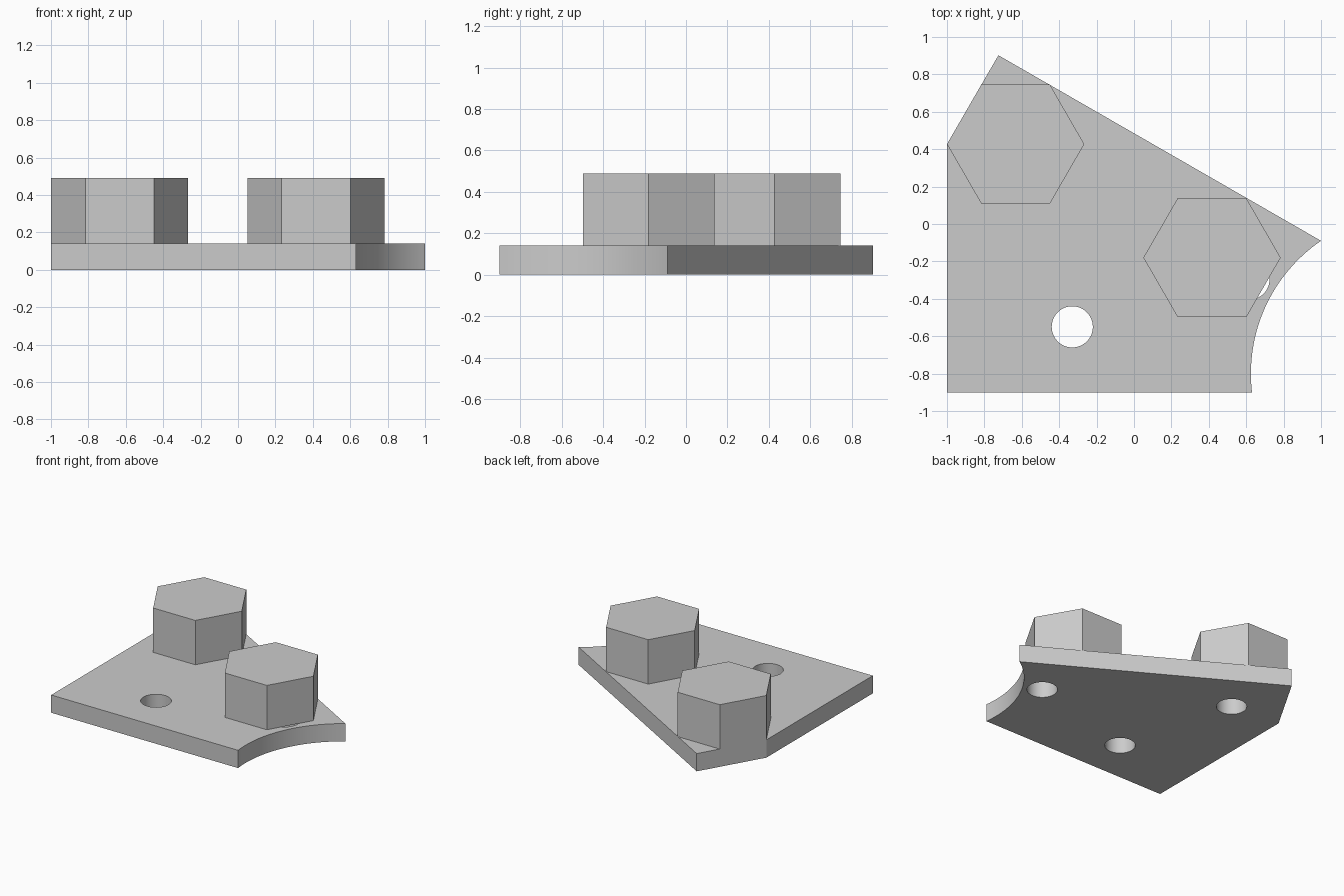
import bpy, bmesh, math
from mathutils import Vector

cube = bpy.data.objects.get("Cube")
if cube:
    bpy.data.objects.remove(cube, do_unlink=True)

PLATE_TOP = 0.14
BOSS_TOP = 0.49

grey = bpy.data.materials.new("plain_grey")
grey.use_nodes = True
grey.diffuse_color = (0.6, 0.6, 0.6, 1)
grey.node_tree.nodes["Principled BSDF"].inputs["Base Color"].default_value = (0.6, 0.6, 0.6, 1)


def prism(name, outline, z0, z1):
    """Extrude a counter-clockwise outline from z0 to z1."""
    bm = bmesh.new()
    face = bm.faces.new([bm.verts.new((x, y, z0)) for x, y in outline])
    side = bmesh.ops.extrude_face_region(bm, geom=[face])["geom"]
    moved = [v for v in side if isinstance(v, bmesh.types.BMVert)]
    bmesh.ops.translate(bm, verts=moved, vec=(0, 0, z1 - z0))
    bmesh.ops.recalc_face_normals(bm, faces=bm.faces[:])
    mesh = bpy.data.meshes.new(name)
    bm.to_mesh(mesh)
    bm.free()
    obj = bpy.data.objects.new(name, mesh)
    bpy.context.collection.objects.link(obj)
    mesh.materials.append(grey)
    return obj


def ring(centre, radius, count):
    return [(centre[0] + radius * math.cos(math.tau * i / count),
             centre[1] + radius * math.sin(math.tau * i / count)) for i in range(count)]


# Base plate: straight edges plus one concave arc
arc_centre, arc_radius, arc_steps = Vector((1.485, -0.8)), 0.86, 32
start = Vector((0.635, -0.9)) - arc_centre
end = Vector((1.0, -0.09)) - arc_centre
a0 = math.atan2(start.y, start.x) % math.tau
a1 = math.atan2(end.y, end.x) % math.tau
outline = [(-1, -0.9)]
for i in range(arc_steps + 1):
    a = a0 + (a1 - a0) * i / arc_steps
    outline.append((arc_centre.x + arc_radius * math.cos(a),
                    arc_centre.y + arc_radius * math.sin(a)))
outline += [(-0.725, 0.902), (-1, 0.427)]
plate = prism("base_plate", outline, 0, PLATE_TOP)

# Three round through holes
cutters = []
for centre in [(-0.33, -0.55), (0.615, -0.295), (-0.585, 0.395)]:
    cutter = prism("hole_cutter", ring(centre, 0.11, 48), -0.1, PLATE_TOP + 0.1)
    cutter.hide_render = True
    cut = plate.modifiers.new("hole", "BOOLEAN")
    cut.operation = "DIFFERENCE"
    cut.solver = "EXACT"
    cut.object = cutter
    cutters.append(cutter)

bpy.ops.object.select_all(action="DESELECT")
plate.select_set(True)
bpy.context.view_layer.objects.active = plate
for cut in list(plate.modifiers):
    bpy.ops.object.modifier_apply(modifier=cut.name)
for cutter in cutters:
    bpy.data.objects.remove(cutter, do_unlink=True)
bpy.ops.object.shade_smooth_by_angle(angle=math.radians(30))

# Two hexagonal bosses standing on the plate
for name, centre in [("rear_hex_boss", (-0.633, 0.427)), ("side_hex_boss", (0.417, -0.18))]:
    prism(name, ring(centre, 0.367, 6), PLATE_TOP, BOSS_TOP)
